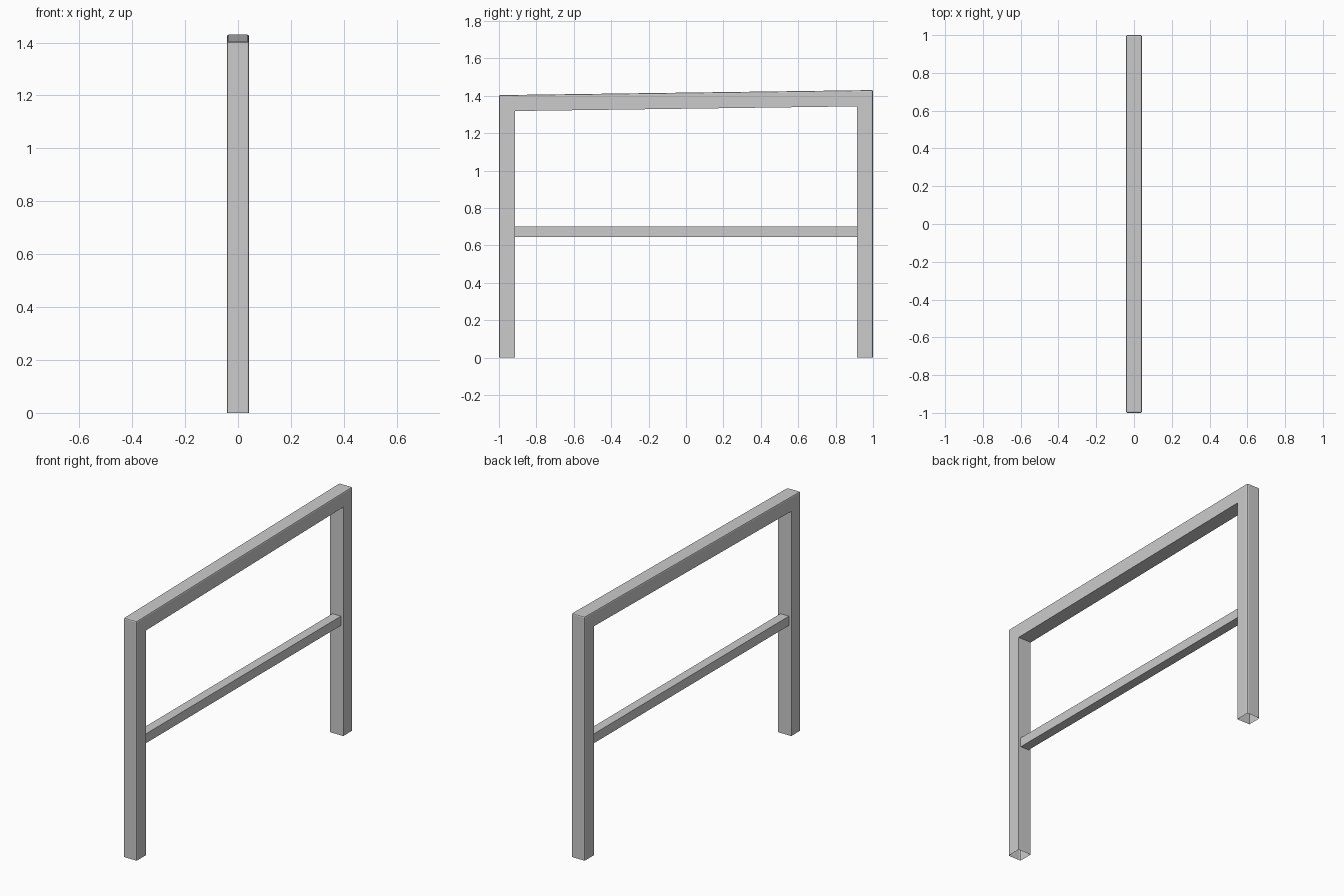
import bpy
import bmesh
from mathutils import Vector

cube = bpy.data.objects.get("Cube")
if cube:
    bpy.data.objects.remove(cube, do_unlink=True)

HALF = 0.0425          # half thickness of the square tube
INNER = 0.915          # inner side of the posts
BEVEL = 0.007
BAR = 0.0275           # half thickness of the crossbar

grey = bpy.data.materials.new("light_grey_metal")
grey.use_nodes = True
colour = (0.6, 0.6, 0.6, 1)
grey.diffuse_color = colour
grey.node_tree.nodes["Principled BSDF"].inputs["Base Color"].default_value = colour


def finish(bm, name):
    bmesh.ops.recalc_face_normals(bm, faces=bm.faces)
    mesh = bpy.data.meshes.new(name)
    bm.to_mesh(mesh)
    bm.free()
    mesh.materials.append(grey)
    obj = bpy.data.objects.new(name, mesh)
    bpy.context.collection.objects.link(obj)
    return obj


# Frame: two posts and a slightly sloping top rail as one extruded outline
outline = [(-1, 0), (-1, 1.403), (1, 1.43), (1, 0),
           (INNER, 0), (INNER, 1.343), (-INNER, 1.318), (-INNER, 0)]
bm = bmesh.new()
side = bm.faces.new([bm.verts.new((-HALF, y, z)) for y, z in outline])
extruded = bmesh.ops.extrude_face_region(bm, geom=[side], use_keep_orig=True)
verts = [v for v in extruded["geom"] if isinstance(v, bmesh.types.BMVert)]
bmesh.ops.translate(bm, verts=verts, vec=Vector((HALF * 2, 0, 0)))
bmesh.ops.recalc_face_normals(bm, faces=bm.faces)


# Soften the outer edges, leaving the feet and inner corners sharp
def is_outer(v):
    return abs(v.co.y) > 0.99


outer = [e for e in bm.edges if all(is_outer(v) for v in e.verts)
         and max(v.co.z for v in e.verts) > 0.1]
bmesh.ops.bevel(bm, geom=outer, offset=BEVEL, offset_type='OFFSET',
                segments=2, profile=0.5, affect='EDGES')

# The feet are open tube ends
feet = [f for f in bm.faces if all(v.co.z < 0.001 for v in f.verts)]
bmesh.ops.delete(bm, geom=feet, context='FACES_ONLY')
finish(bm, "frame")

# Crossbar between the posts
bm = bmesh.new()
bmesh.ops.create_cube(bm, size=1)
bmesh.ops.scale(bm, verts=bm.verts, vec=(BAR * 2, INNER * 2, BAR * 2))
bmesh.ops.translate(bm, verts=bm.verts, vec=(0, 0, 0.672))
finish(bm, "crossbar")
